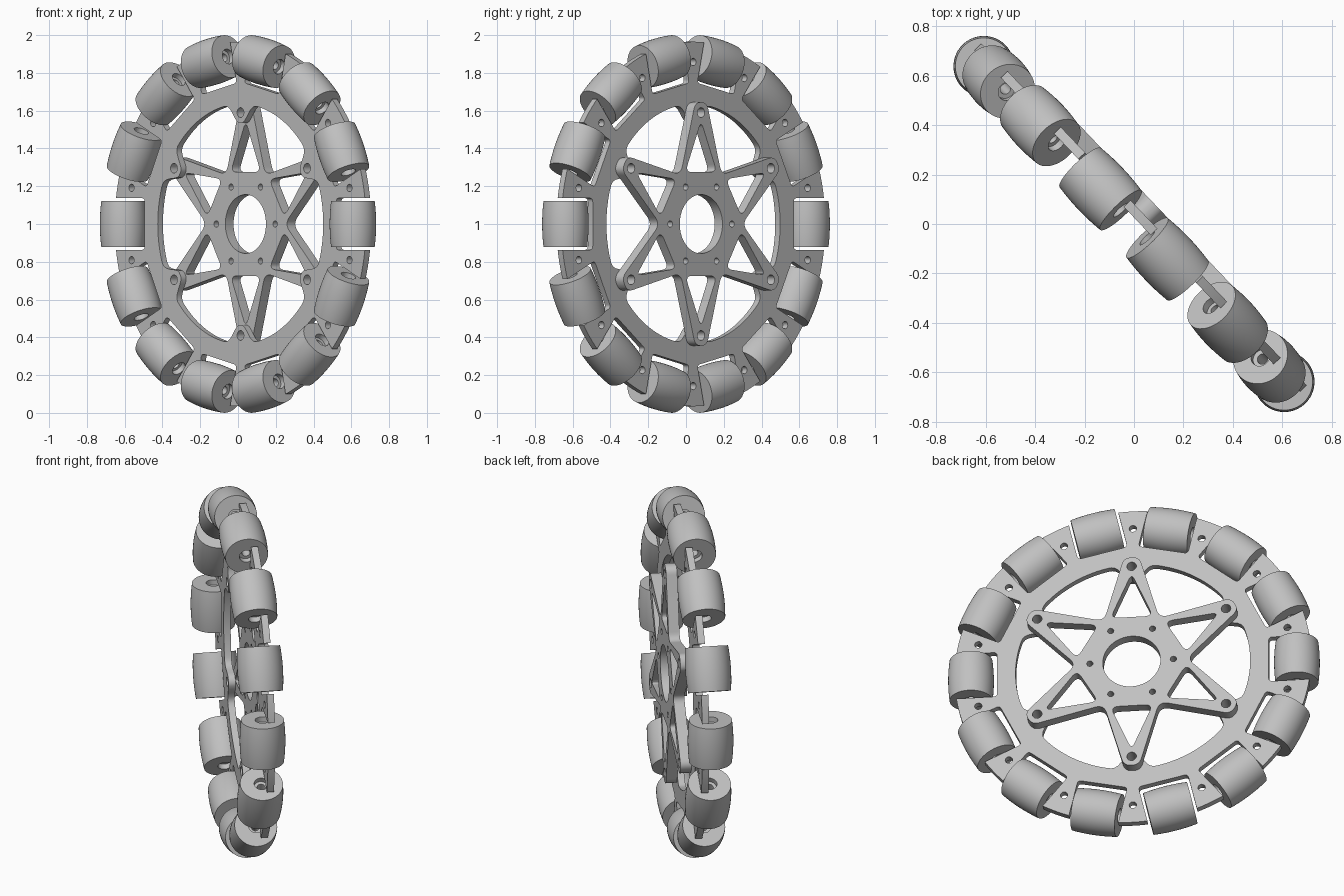
import bpy, bmesh
from math import sin, cos, pi, radians, sqrt, exp
from mathutils import Vector, Matrix

cube = bpy.data.objects.get("Cube")
if cube:
    bpy.data.objects.remove(cube, do_unlink=True)

grey = bpy.data.materials.new("plain grey")
grey.use_nodes = True
colour = (0.53, 0.53, 0.53, 1)
grey.diffuse_color = colour
grey.node_tree.nodes["Principled BSDF"].inputs["Base Color"].default_value = colour

# Wheel frame: U and UP span the wheel plane, AXIS is the axle
YAW = radians(46.4)
U = Vector((cos(YAW), -sin(YAW), 0))
UP = Vector((0, 0, 1))
AXIS = Vector((sin(YAW), cos(YAW), 0))
CENTRE = Vector((0, 0, 1))
ROLLERS, TIPS = 14, 6


def frame(x, y, z, origin):
    m = Matrix((x, y, z)).transposed().to_4x4()
    m.translation = origin
    return m


def polar(r, a):
    return Vector((r * cos(a), r * sin(a)))


def circle(centre, r, n=24):
    return [centre + polar(r, 2 * pi * i / n) for i in range(n)]


def fillet(points, radii, steps=6):
    """Round each corner of a closed outline by its own setback."""
    out = []
    for i, p in enumerate(points):
        d = radii[i % len(radii)]
        if d == 0:
            out.append(p)
            continue
        a = p + (points[i - 1] - p).normalized() * d
        b = p + (points[(i + 1) % len(points)] - p).normalized() * d
        for k in range(steps + 1):
            t = k / steps
            out.append(a * (1 - t) ** 2 + p * 2 * t * (1 - t) + b * t * t)
    return out


def finish(obj, angle):
    bpy.ops.object.select_all(action='DESELECT')
    obj.select_set(True)
    bpy.context.view_layer.objects.active = obj
    bpy.ops.object.shade_smooth_by_angle(angle=radians(angle))


def plate(name, outlines, back, front):
    """Extrude an outline with holes between two depths along the axle."""
    curve = bpy.data.curves.new(name + "_outline", 'CURVE')
    curve.dimensions = '2D'
    curve.fill_mode = 'BOTH'
    curve.extrude = (front - back) / 2
    for pts in outlines:
        s = curve.splines.new('POLY')
        s.points.add(len(pts) - 1)
        for sp, p in zip(s.points, pts):
            sp.co = (p.x, p.y, 0, 1)
        s.use_cyclic_u = True
    temp = bpy.data.objects.new(name + "_outline", curve)
    bpy.context.collection.objects.link(temp)
    deps = bpy.context.evaluated_depsgraph_get()
    mesh = bpy.data.meshes.new_from_object(temp.evaluated_get(deps))
    bpy.data.objects.remove(temp, do_unlink=True)
    bm = bmesh.new()
    bm.from_mesh(mesh)
    bmesh.ops.remove_doubles(bm, verts=bm.verts, dist=1e-5)
    bmesh.ops.recalc_face_normals(bm, faces=bm.faces)
    bm.to_mesh(mesh)
    bm.free()
    mesh.materials.clear()
    mesh.materials.append(grey)
    obj = bpy.data.objects.new(name, mesh)
    bpy.context.collection.objects.link(obj)
    obj.matrix_world = frame(U, UP, -AXIS, CENTRE + AXIS * (back + front) / 2)
    finish(obj, 30)
    return obj


tip_angles = [pi / 2 + 2 * pi * i / TIPS for i in range(TIPS)]
tip_holes = [circle(polar(0.59, a), 0.026) for a in tip_angles]
pitch = 2 * pi / ROLLERS

# Rim plate: outer edge notched for every roller
OUTER, FLOOR, HALF = 0.965, 0.735, 0.137
edge = sqrt(OUTER ** 2 - HALF ** 2)
half_angle = Vector((edge, HALF)).angle(Vector((1, 0)))
rim = []
for k in range(ROLLERS):
    a = k * pitch
    rot = Matrix.Rotation(a, 2)
    notch = [Vector(p) for p in ((edge, -HALF), (FLOOR, -HALF), (FLOOR, HALF), (edge, HALF))]
    rim += [rot @ p for p in fillet(notch, [0, 0.02, 0.02, 0], 4)]
    tooth = pitch - 2 * half_angle
    rim += [polar(OUTER, a + half_angle + tooth * i / 5) for i in range(1, 5)]

# Rim inner edge: circle with a rounded lug at every star tip
inner = []
for i in range(240):
    a = 2 * pi * i / 240
    off = (a - pi / 2 + pi / TIPS) % (2 * pi / TIPS) - pi / TIPS
    inner.append(polar(0.635 - 0.1 * exp(-(abs(off) / radians(6.5)) ** 3), a))
rim_holes = [circle(polar(0.858, (k + 0.5) * pitch), 0.02, 16) for k in range(ROLLERS)]
plate("rim_plate", [rim, inner] + rim_holes + tip_holes, 0.018, 0.056)

# Star hub: six hollow arms with rounded tips and valleys
star, windows, bolts = [], [], []
for a in tip_angles:
    rot = Matrix.Rotation(a, 2)
    star += [rot @ Vector((0.645, -0.042)), rot @ Vector((0.645, 0.042)),
             polar(0.30, a + pi / TIPS)]
    tri = [Vector(p) for p in ((0.545, 0), (0.275, 0.115), (0.275, -0.115))]
    windows.append([rot @ p for p in fillet(tri, [0.04, 0.045, 0.045])])
    bolts.append(circle(polar(0.226, a + pi / TIPS), 0.017, 16))
star = fillet(star, [0.04, 0.04, 0.05])
bore = circle(Vector((0, 0)), 0.156, 64)
plate("star_hub", [star, bore] + windows + bolts + tip_holes, 0.056, 0.116)

# Barrel roller: crowned outside, counterbored through hole
CROWN, RING, LENGTH = 1.005, 0.882, 0.122
DEPTH = LENGTH - 0.03
profile = []
for i in range(13):
    s = LENGTH * (i / 6 - 1)
    profile.append((sqrt(CROWN ** 2 - s * s) - RING, s))
profile += [(0.04, LENGTH), (0.04, DEPTH), (0.022, DEPTH),
            (0.022, -DEPTH), (0.04, -DEPTH), (0.04, -LENGTH)]
bm = bmesh.new()
verts = [bm.verts.new((r, 0, s)) for r, s in profile]
edges = [bm.edges.new((v, verts[i - 1])) for i, v in enumerate(verts)]
bmesh.ops.spin(bm, geom=verts + edges, cent=(0, 0, 0), axis=(0, 0, 1),
               angle=2 * pi, steps=48, use_merge=True)
bmesh.ops.remove_doubles(bm, verts=bm.verts, dist=1e-5)
bmesh.ops.recalc_face_normals(bm, faces=bm.faces)
roller_mesh = bpy.data.meshes.new("roller")
bm.to_mesh(roller_mesh)
bm.free()
roller_mesh.materials.append(grey)

# Rollers set around the rim, each turning about the rim tangent
for k in range(ROLLERS):
    a = k * pitch
    radial = U * cos(a) + UP * sin(a)
    tangent = UP * cos(a) - U * sin(a)
    roller = bpy.data.objects.new(f"roller_{k + 1}", roller_mesh)
    bpy.context.collection.objects.link(roller)
    roller.matrix_world = frame(radial, tangent.cross(radial), tangent,
                                CENTRE + radial * RING)
    if k == 0:
        finish(roller, 30)
